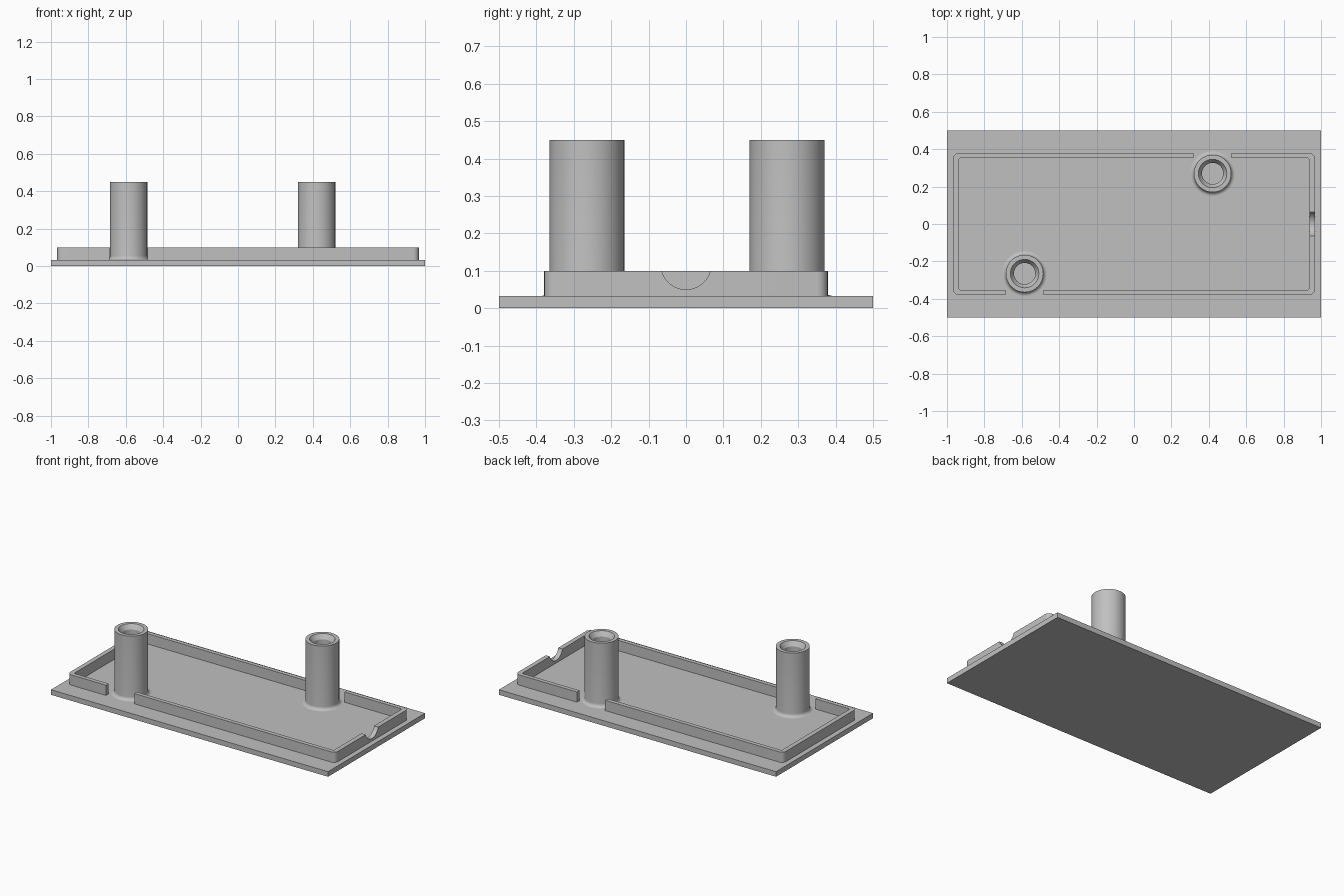
import bpy, bmesh, math

cube = bpy.data.objects.get("Cube")
if cube:
    bpy.data.objects.remove(cube, do_unlink=True)

PLATE_TOP, WALL_TOP, POST_TOP = 0.033, 0.1, 0.45
POSTS = {"front_post": (-0.585, -0.265), "back_post": (0.42, 0.27)}

grey = bpy.data.materials.new("plain grey")
grey.use_nodes = True
colour = (0.53, 0.53, 0.53, 1)
grey.diffuse_color = colour
grey.node_tree.nodes["Principled BSDF"].inputs["Base Color"].default_value = colour


def make_object(name, bm):
    bmesh.ops.recalc_face_normals(bm, faces=bm.faces)
    mesh = bpy.data.meshes.new(name)
    bm.to_mesh(mesh)
    bm.free()
    mesh.materials.append(grey)
    obj = bpy.data.objects.new(name, mesh)
    bpy.context.collection.objects.link(obj)
    return obj


def activate(obj):
    bpy.ops.object.select_all(action='DESELECT')
    obj.select_set(True)
    bpy.context.view_layer.objects.active = obj


def smooth(obj):
    activate(obj)
    bpy.ops.object.shade_smooth_by_angle(angle=math.radians(30))


def box(name, size, centre):
    bm = bmesh.new()
    bmesh.ops.create_cube(bm, size=1)
    bmesh.ops.scale(bm, vec=size, verts=bm.verts)
    bmesh.ops.translate(bm, vec=centre, verts=bm.verts)
    return make_object(name, bm)


def rounded_outline(hx, hy, r, steps=6):
    points = []
    for q, (sx, sy) in enumerate([(1, 1), (-1, 1), (-1, -1), (1, -1)]):
        for i in range(steps + 1):
            a = (q + i / steps) * math.pi / 2
            points.append((sx * (hx - r) + r * math.cos(a), sy * (hy - r) + r * math.sin(a)))
    return points


def cut(target, cutter):
    cutter.hide_render = True
    mod = target.modifiers.new("cut", 'BOOLEAN')
    mod.operation, mod.solver, mod.object = 'DIFFERENCE', 'EXACT', cutter
    activate(target)
    bpy.ops.object.modifier_apply(modifier=mod.name)
    bpy.data.objects.remove(cutter, do_unlink=True)


# Flat base plate
box("base_plate", (2, 1, PLATE_TOP), (0, 0, PLATE_TOP / 2))

# Raised rim with rounded corners
outer = rounded_outline(0.967, 0.379, 0.03)
inner = rounded_outline(0.937, 0.352, 0.01)
bm = bmesh.new()
sections = [(outer, PLATE_TOP), (outer, WALL_TOP), (inner, WALL_TOP), (inner, PLATE_TOP)]
loops = [[bm.verts.new((x, y, z)) for x, y in line] for line, z in sections]
n = len(outer)
for k in range(4):
    a, b = loops[k], loops[(k + 1) % 4]
    for i in range(n):
        j = (i + 1) % n
        bm.faces.new((a[i], a[j], b[j], b[i]))
rim = make_object("rim_wall", bm)

# Gaps in the rim beside the posts
for x, y in POSTS.values():
    cut(rim, box("gap_cutter", (0.204, 0.2, 0.3), (x, math.copysign(0.38, y), 0.1)))

# Round cable notch in the left end of the rim
bpy.ops.mesh.primitive_cylinder_add(vertices=64, radius=0.067, depth=0.2,
                                    location=(0.95, 0, 0.117), rotation=(0, math.pi / 2, 0))
cut(rim, bpy.context.object)
smooth(rim)

# Hollow posts with a filleted foot and a countersunk mouth
fillet = [(0.12 - 0.02 * math.sin(t), PLATE_TOP + 0.022 * (1 - math.cos(t)))
          for t in [i * math.pi / 12 for i in range(7)]]
profile = fillet + [(0.1, POST_TOP), (0.076, POST_TOP), (0.057, POST_TOP - 0.03), (0.057, PLATE_TOP)]
for name, (x, y) in POSTS.items():
    bm = bmesh.new()
    verts = [bm.verts.new((r, 0, z)) for r, z in profile]
    edges = [bm.edges.new(pair) for pair in zip(verts, verts[1:])]
    bmesh.ops.spin(bm, geom=verts + edges, cent=(0, 0, 0), axis=(0, 0, 1),
                   angle=math.tau, steps=64, use_merge=True)
    bmesh.ops.remove_doubles(bm, verts=bm.verts, dist=0.0001)
    post = make_object(name, bm)
    post.location = (x, y, 0)
    smooth(post)
